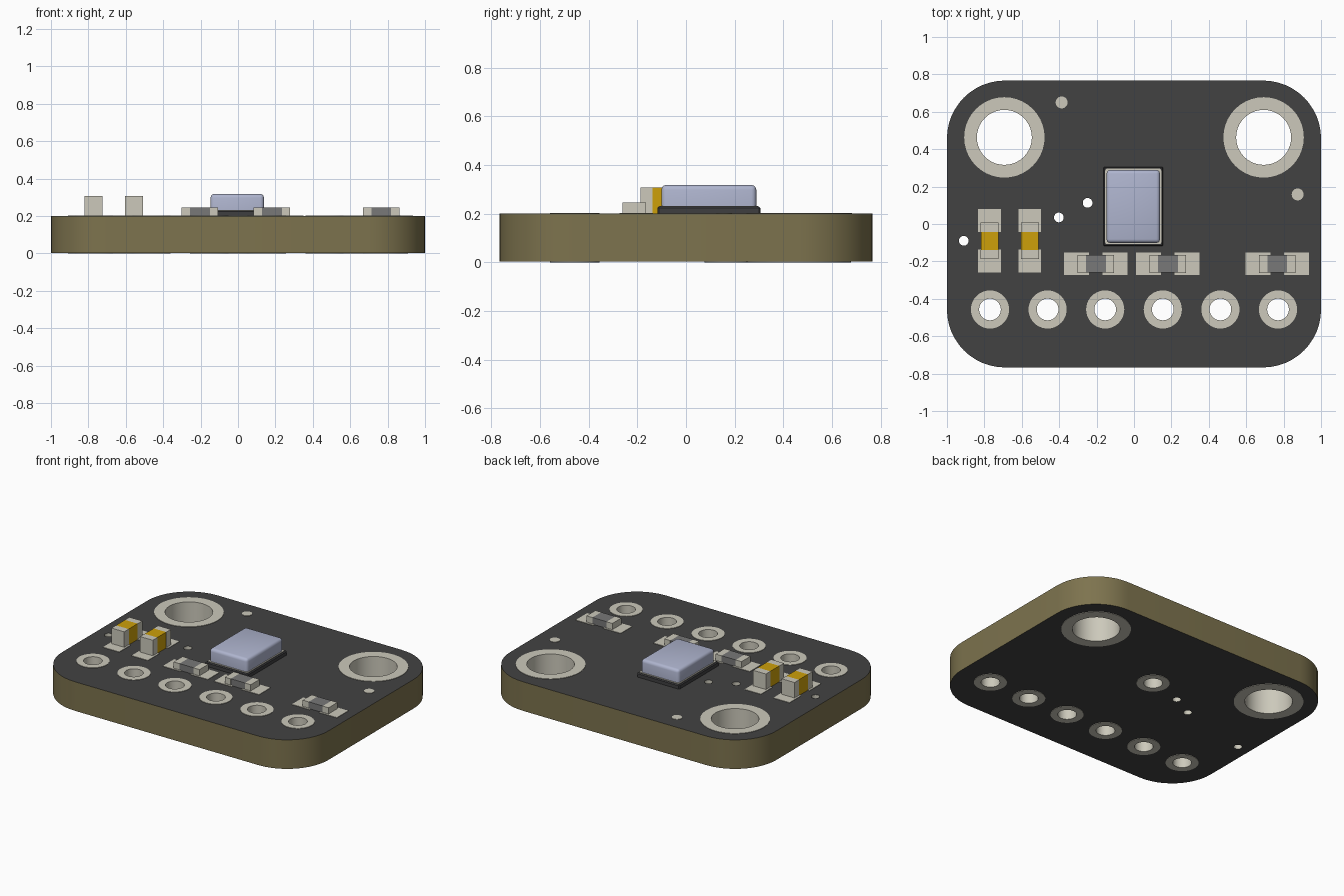
import bpy, bmesh, math

if "Cube" in bpy.data.objects:
    bpy.data.objects.remove(bpy.data.objects["Cube"])


def material(name, r, g, b):
    m = bpy.data.materials.new(name)
    lin = [(c / 255 / 12.92 if c < 10 else ((c / 255 + 0.055) / 1.055) ** 2.4) for c in (r, g, b)]
    m.diffuse_color = (*lin, 1)
    m.use_nodes = True
    m.node_tree.nodes["Principled BSDF"].inputs["Base Color"].default_value = m.diffuse_color
    return m


MASK = material("black_mask", 66, 66, 66)
CORE = material("olive_board_core", 125, 115, 78)
PAD = material("pale_metal", 204, 201, 187)
GOLD = material("ochre_ceramic", 205, 160, 10)
GREY = material("resistor_grey", 120, 120, 120)
DARK = material("sensor_base_dark", 62, 62, 64)
LID = material("lavender_lid", 175, 181, 207)


def circle(x, y, r, n=40):
    return [(x + r * math.cos(2 * math.pi * i / n), y + r * math.sin(2 * math.pi * i / n)) for i in range(n)]


def rounded_rect(x, y, hx, hy, r, n=12):
    pts = []
    for k, (sx, sy) in enumerate([(1, 1), (-1, 1), (-1, -1), (1, -1)]):
        for i in range(n + 1):
            a = math.pi / 2 * (k + i / n)
            pts.append((x + sx * (hx - r) + r * math.cos(a), y + sy * (hy - r) + r * math.sin(a)))
    return pts


def plate(name, outlines, z0, z1, mats):
    """Flat slab from closed outlines; inner outlines become holes."""
    cu = bpy.data.curves.new(name, 'CURVE')
    cu.dimensions = '2D'
    cu.fill_mode = 'BOTH'
    cu.extrude = (z1 - z0) / 2
    for pts in outlines:
        s = cu.splines.new('POLY')
        s.points.add(len(pts) - 1)
        for p, (x, y) in zip(s.points, pts):
            p.co = (x, y, 0, 1)
        s.use_cyclic_u = True
    ob = bpy.data.objects.new(name, cu)
    bpy.context.collection.objects.link(ob)
    bpy.ops.object.select_all(action='DESELECT')
    ob.select_set(True)
    bpy.context.view_layer.objects.active = ob
    bpy.ops.object.convert(target='MESH')
    ob = bpy.context.object
    ob.name = name
    me = ob.data
    bm = bmesh.new()
    bm.from_mesh(me)
    bmesh.ops.remove_doubles(bm, verts=bm.verts, dist=1e-5)
    bmesh.ops.recalc_face_normals(bm, faces=bm.faces)
    bmesh.ops.translate(bm, verts=bm.verts, vec=(0, 0, (z0 + z1) / 2))
    bm.to_mesh(me)
    bm.free()
    me.materials.clear()
    for m in mats:
        me.materials.append(m)
    bpy.ops.object.shade_smooth_by_angle(angle=math.radians(30))
    return ob


def box(name, x, y, hx, hy, z0, z1, mat, bevel=0.0, segments=1):
    bm = bmesh.new()
    bmesh.ops.create_cube(bm, size=2)
    for v in bm.verts:
        v.co = (x + v.co.x * hx, y + v.co.y * hy, z1 if v.co.z > 0 else z0)
    if bevel:
        edges = [e for e in bm.edges if max(v.co.z for v in e.verts) > z0 + 1e-4]
        bmesh.ops.bevel(bm, geom=edges, offset=bevel, segments=segments, profile=0.5, affect='EDGES')
    me = bpy.data.meshes.new(name)
    bm.to_mesh(me)
    bm.free()
    me.materials.append(mat)
    ob = bpy.data.objects.new(name, me)
    bpy.context.collection.objects.link(ob)
    return ob


BOTTOM, TOP = 0.003, 0.2
PAD_TOP = TOP + 0.003

# Hole positions: x, y, hole radius, ring radius
mounts = [(sx * 0.693, 0.463, 0.147, 0.215) for sx in (-1, 1)]
pins = [(-0.77 + 0.308 * i, -0.457, 0.058, 0.102) for i in range(6)]
port = [(-0.004, 0.178, 0.058, 0.102)]
vias = [(-0.91, -0.09, 0.026, 0), (-0.402, 0.035, 0.026, 0), (-0.248, 0.113, 0.026, 0)]
holes = mounts + pins + port + vias

# Board: dark faces, olive rim, plated hole walls
board = plate("board", [rounded_rect(0, 0, 1, 0.767, 0.31)] + [circle(x, y, r) for x, y, r, _ in holes],
              BOTTOM, TOP, [MASK, CORE, PAD])
for f in board.data.polygons:
    if abs(f.normal.z) > 0.5:
        f.material_index = 0
    else:
        c = f.center
        inside = any(math.hypot(c.x - x, c.y - y) < r * 1.05 for x, y, r, _ in holes)
        f.material_index = 2 if inside else 1

# Plated rings on both sides
for kind, group in (("mount", mounts), ("pin", pins), ("port", port)):
    for x, y, r, ring in group:
        loops = [circle(x, y, ring), circle(x, y, r)]
        plate(kind + "_ring_bottom", loops, 0.0, BOTTOM, [PAD])
        if kind != "port":
            plate(kind + "_ring_top", loops, TOP, PAD_TOP, [PAD])

# Round alignment marks
for x, y in ((-0.387, 0.65), (0.875, 0.158)):
    plate("alignment_mark", [circle(x, y, 0.032, 24)], TOP, PAD_TOP, [PAD])


def chip(name, x, y, along_y, body_mat, half_mid, height, pad_inner):
    """Two-terminal part with its solder pads, lying along x or y."""
    def part(label, offset, half_len, half_wid, z0, z1, mat, bevel=0.0):
        if along_y:
            box(name + label, x, y + offset, half_wid, half_len, z0, z1, mat, bevel)
        else:
            box(name + label, x + offset, y, half_len, half_wid, z0, z1, mat, bevel)
    part("_body", 0, half_mid, 0.047, TOP, TOP + height, body_mat)
    for s in (-1, 1):
        part("_terminal", s * (half_mid + 0.097) / 2, (0.097 - half_mid) / 2, 0.048,
             TOP, TOP + height, PAD)
        part("_pad", s * (pad_inner + 0.169) / 2, (0.169 - pad_inner) / 2, 0.061,
             TOP, PAD_TOP, PAD)


for x in (-0.772, -0.557):
    chip("capacitor", x, -0.09, True, GOLD, 0.048, 0.108, 0.046)
for x in (-0.204, 0.181, 0.766):
    chip("resistor", x, -0.213, False, GREY, 0.053, 0.045, 0.036)

# Sensor: dark base, thin metal flange, rounded lid
SX, SY = -0.004, 0.094
box("sensor_base", SX, SY, 0.16, 0.212, TOP, 0.229, DARK, 0.006)
plate("sensor_flange", [rounded_rect(SX, SY, 0.15, 0.202, 0.01, 3)], 0.228, 0.232, [PAD])
lid = box("sensor_lid", SX, SY, 0.143, 0.195, 0.23, 0.318, LID, 0.02, 3)
bpy.ops.object.select_all(action='DESELECT')
lid.select_set(True)
bpy.context.view_layer.objects.active = lid
bpy.ops.object.shade_smooth_by_angle(angle=math.radians(35))
